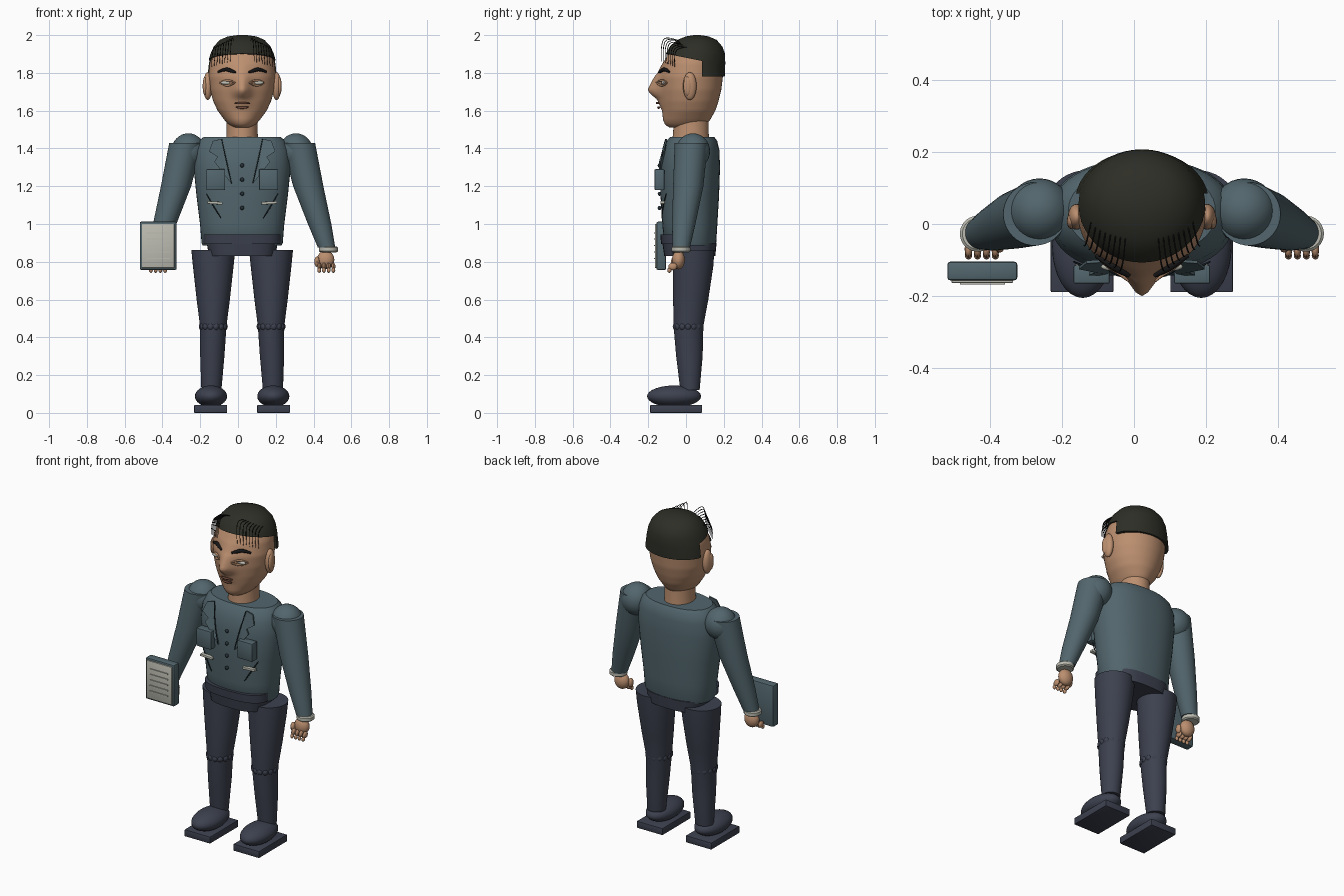
import bpy, bmesh, math
from mathutils import Vector, Matrix

if "Cube" in bpy.data.objects:
    bpy.data.objects.remove(bpy.data.objects["Cube"])

CX = 0.022  # body centre line


def mat(name, r, g, b):
    m = bpy.data.materials.new(name)
    m.diffuse_color = (r, g, b, 1)
    m.use_nodes = True
    m.node_tree.nodes["Principled BSDF"].inputs["Base Color"].default_value = m.diffuse_color
    return m


TEAL = mat("jacket teal", .085, .133, .153)
SEAM = mat("dark seam", .018, .03, .038)
NAVY = mat("trouser navy", .046, .053, .078)
SKIN = mat("skin", .50, .275, .16)
HAIR = mat("hair black", .027, .027, .02)
BROW = mat("brow black", .008, .008, .009)
PALE = mat("pale paper", .50, .50, .44)
LIP = mat("lip brown", .17, .07, .045)


def finish(name, bm, material, angle=40):
    bmesh.ops.recalc_face_normals(bm, faces=bm.faces)
    me = bpy.data.meshes.new(name)
    bm.to_mesh(me)
    bm.free()
    me.materials.append(material)
    ob = bpy.data.objects.new(name, me)
    bpy.context.collection.objects.link(ob)
    bpy.ops.object.select_all(action='DESELECT')
    ob.select_set(True)
    bpy.context.view_layer.objects.active = ob
    bpy.ops.object.shade_smooth_by_angle(angle=math.radians(angle))
    return ob


def ellipsoid(name, c, r, material, rot=(0, 0, 0), seg=24):
    bm = bmesh.new()
    bmesh.ops.create_uvsphere(bm, u_segments=seg, v_segments=seg // 2, radius=1)
    bm.transform(Matrix.LocRotScale(Vector(c), Matrix.Rotation(rot[1], 3, 'Y'), Vector(r)))
    return finish(name, bm, material)


def box(name, lo, hi, material, bevel=.006, tilt=0):
    bm = bmesh.new()
    lo, hi = Vector(lo), Vector(hi)
    bmesh.ops.create_cube(bm, size=1)
    bm.transform(Matrix.Diagonal((*(hi - lo), 1)))
    if bevel:
        bmesh.ops.bevel(bm, geom=bm.edges[:], offset=bevel, segments=2, profile=.5, affect='EDGES')
    bm.transform(Matrix.Translation((lo + hi) / 2) @ Matrix.Rotation(tilt, 4, 'Y'))
    return finish(name, bm, material)


def loft(rings, seg=40, power=2.0, warp=None):
    """Stack of rounded rings given as (z, centre x, half width, front y, back y)."""
    bm = bmesh.new()
    loops = []
    for z, cx, hw, yf, yb in rings:
        loop = []
        for i in range(seg):
            a = 2 * math.pi * i / seg
            c, s = math.cos(a), math.sin(a)
            x = hw * math.copysign(abs(c) ** (2 / power), c)
            y = (yf + yb) / 2 + (yb - yf) / 2 * math.copysign(abs(s) ** (2 / power), s)
            if warp:
                y = warp(x, y, z)
            loop.append(bm.verts.new((cx + x, y, z)))
        loops.append(loop)
    for a, b in zip(loops, loops[1:]):
        for i in range(seg):
            j = (i + 1) % seg
            bm.faces.new((a[i], a[j], b[j], b[i]))
    bm.faces.new(loops[0])
    bm.faces.new(loops[-1])
    return bm


def tube(name, pts, r, material, taper=True):
    cu = bpy.data.curves.new(name, 'CURVE')
    cu.dimensions = '3D'
    cu.bevel_depth, cu.bevel_resolution, cu.use_fill_caps = r, 1, True
    sp = cu.splines.new('NURBS')
    sp.points.add(len(pts) - 1)
    for i, p in enumerate(pts):
        sp.points[i].co = (*p, 1)
    if taper:
        sp.points[0].radius = sp.points[-1].radius = .5
    sp.use_endpoint_u, sp.order_u = True, 3
    cu.materials.append(material)
    ob = bpy.data.objects.new(name, cu)
    bpy.context.collection.objects.link(ob)


def cut(bm, co, no):
    r = bmesh.ops.bisect_plane(bm, geom=bm.verts[:] + bm.edges[:] + bm.faces[:],
                               plane_co=co, plane_no=no, clear_inner=True)
    bmesh.ops.contextual_create(bm, geom=[e for e in r['geom_cut'] if isinstance(e, bmesh.types.BMEdge)])


def sample(table, z):
    for a, b in zip(table, table[1:]):
        if z <= b[0]:
            t = max(0, (z - a[0]) / (b[0] - a[0]))
            return [p + (q - p) * t for p, q in zip(a, b)]
    return list(table[-1])


# Head with a pointed nose: z, half width, front y, back y
HEAD = [(1.51, .045, -.085, .08), (1.525, .07, -.11, .105), (1.55, .093, -.12, .127),
        (1.60, .13, -.125, .155), (1.65, .153, -.132, .172), (1.71, .17, -.138, .187),
        (1.78, .178, -.14, .195), (1.85, .172, -.122, .195), (1.90, .158, -.095, .19), (1.96, .11, -.04, .14)]
NOSE = [(1.5, 0), (1.60, .002), (1.66, .02), (1.69, .055), (1.71, .065), (1.74, .05), (1.80, .016), (1.86, 0), (2, 0)]


def nose_warp(x, y, z):
    return y - sample(NOSE, z)[1] * math.exp(-(x / .042) ** 2) if y < .03 else y


def face_y(d, z):
    _, hw, yf, yb = sample(HEAD, z)
    y = (yf + yb) / 2 - (yb - yf) / 2 * math.sqrt(max(0, 1 - (d / hw) ** 2))
    return nose_warp(d, y, z)


zs = [1.51 + .45 * i / 44 for i in range(45)]
finish("head", loft([(z, CX, *sample(HEAD, z)[1:]) for z in zs], 64, warp=nose_warp), SKIN, 60)
finish("neck", loft([(1.43, CX, .088, -.075, .125), (1.48, CX, .082, -.068, .12), (1.58, CX, .082, -.065, .12)]), SKIN)

# Hair: sloped cap plus a longer back panel
HAIRS = [(1.78, CX, .186, -.08, .205), (1.85, CX, .182, -.12, .208), (1.90, CX, .168, -.108, .207),
         (1.94, CX, .150, -.085, .192), (1.975, CX, .118, -.045, .162), (1.993, CX, .075, 0, .12), (2.0, CX, .025, .04, .075)]
bm = loft(HAIRS, 48)
cut(bm, (0, -.10, 1.90), (0, .2, 1))
finish("hair_cap", bm, HAIR, 50)
bm = loft(HAIRS[:3], 48)
cut(bm, (0, .085, 1.8), (0, 1, 0))
finish("hair_back", bm, HAIR, 50)

# Jacket, hips and belt
finish("jacket", loft([(.885, CX, .208, -.105, .155), (.90, CX, .215, -.118, .16), (1.0, CX, .223, -.125, .166),
                       (1.15, CX, .242, -.135, .175), (1.3, CX, .257, -.138, .18), (1.39, CX, .25, -.125, .177),
                       (1.44, CX, .228, -.10, .165), (1.46, CX, .205, -.085, .15)], 48, 2.3), TEAL)
finish("hips", loft([(.83, CX, .175, -.115, .155), (.90, CX, .188, -.125, .162)], 48, 3), NAVY)
bm = loft([(.895, CX, .205, -.132, .12), (.945, CX, .207, -.136, .12)], 48, 2.8)
cut(bm, (0, .0, .9), (0, -1, 0))
finish("belt_front", bm, NAVY)

for i, z in enumerate((1.31, 1.235, 1.16, 1.085)):
    ellipsoid(f"button_{i}", (CX, -.14, z), (.011, .01, .011), SEAM, seg=12)

for s, side in ((-1, "right"), (1, "left")):
    def X(d):
        return CX + s * d

    def sbox(name, d0, d1, y0, y1, z0, z1, m, bevel=.004, tilt=0):
        a, b = sorted((X(d0), X(d1)))
        box(f"{side}_{name}", (a, y0, z0), (b, y1, z1), m, bevel, s * tilt)

    # Facial features
    ellipsoid(f"{side}_ear", (X(.182), .02, 1.73), (.024, .036, .074), SKIN)
    ellipsoid(f"{side}_ear_inner", (X(.197), .008, 1.73), (.012, .022, .05), SKIN)
    tube(f"{side}_brow", [(X(d), face_y(d, z) - .006, z) for d, z in
                          ((.035, 1.803), (.06, 1.812), (.09, 1.822), (.128, 1.805))], .011, BROW)
    ellipsoid(f"{side}_eye", (X(.078), face_y(.078, 1.748) + .004, 1.748), (.036, .012, .011), PALE)
    for nm, dz in (("upper", .01), ("lower", -.012)):
        tube(f"{side}_{nm}_lid", [(X(d), face_y(d, 1.75) - .004, 1.748 + dz * k)
                                  for d, k in ((.038, 0), (.06, 1.2), (.095, 1.2), (.118, 0))], .006, SKIN)
    # Loose forelock strands
    for i in range(8):
        d = .05 + .014 * i
        y = -.085 + .010 * i
        tube(f"{side}_strand_{i}", [(X(d * .9), y + .06, 1.965 - .004 * i), (X(d), y - .01, 1.995 - .008 * i),
                                    (X(d + .01), y - .05, 1.965 - .008 * i), (X(d + .014), y - .045, 1.86 - .004 * i)],
             .0022, BROW)

    # Lapels, pockets and slits
    outline = [(.11, 1.45), (.058, 1.215), (.148, 1.33), (.13, 1.355), (.175, 1.385), (.155, 1.44)]
    bm = bmesh.new()
    f = bm.faces.new([bm.verts.new((X(d), -.143 + max(0, z - 1.33) * .30, z)) for d, z in outline])
    ext = bmesh.ops.extrude_face_region(bm, geom=[f])
    bmesh.ops.translate(bm, vec=(0, .008, 0), verts=[v for v in ext['geom'] if isinstance(v, bmesh.types.BMVert)])
    finish(f"{side}_lapel", bm, TEAL, 20)
    tube(f"{side}_lapel_edge", [(X(.108), -.108, 1.45), (X(.085), -.142, 1.335), (X(.056), -.146, 1.215)], .004, SEAM)
    sbox("chest_pocket", .09, .19, -.166, -.115, 1.18, 1.29, TEAL)
    sbox("pocket_slit", .103, .185, -.136, -.112, 1.105, 1.119, PALE, .002, -.06)
    tube(f"{side}_dart", [(X(.112), -.128, 1.03), (X(.15), -.125, 1.09), (X(.19), -.105, 1.16)], .005, SEAM)

    # Sleeve, shoulder and cuff
    ellipsoid(f"{side}_shoulder", (X(.285), .037, 1.385), (.09, .09, .095), TEAL, seg=32)
    arm = [(1.43, .298, .088, .028), (1.2, .35, .080, .012), (1.0, .41, .062, -.012), (.875, .447, .046, -.025)]
    finish(f"{side}_sleeve", loft([(z, X(d), r, y - r, y + r) for z, d, r, y in arm]), TEAL)
    finish(f"{side}_cuff", loft([(z, X(.457), r, -.027 - r, -.027 + r) for z, r in
                                 ((.85, .043), (.856, .05), (.875, .05), (.881, .043))]), PALE)
    # Hand with four fingers and a thumb
    ellipsoid(f"{side}_palm", (X(.442), -.04, .81), (.046, .034, .05), SKIN)
    for i in range(4):
        d = .408 + .025 * i
        ellipsoid(f"{side}_finger_{i}", (X(d), -.07, .775), (.011, .024, .02), SKIN, seg=12)
        ellipsoid(f"{side}_fingertip_{i}", (X(d), -.088, .755), (.01, .011, .014), SKIN, seg=12)
    ellipsoid(f"{side}_thumb", (X(.396), -.06, .80), (.014, .02, .028), SKIN, seg=12)

    # Trouser leg with a ring of knee folds
    leg = [(.12, .163, .053, -.03, .072), (.3, .158, .064, -.052, .088), (.46, .153, .070, -.066, .092),
           (.6, .153, .088, -.068, .118), (.78, .153, .108, -.07, .145), (.862, .153, .116, -.068, .15)]
    finish(f"{side}_leg", loft([(z, X(d), w, a, b) for z, d, w, a, b in leg]), NAVY)
    for i in range(14):
        a = 2 * math.pi * i / 14
        ellipsoid(f"{side}_knee_fold_{i}", (X(.153) + .058 * math.cos(a), .011 + .064 * math.sin(a), .457),
                  (.019, .019, .022), NAVY, seg=12)
    # Shoe
    sbox("sole", .079, .254, -.19, .085, 0, .042, NAVY, .004)
    ellipsoid(f"{side}_shoe", (X(.165), -.063, .088), (.085, .143, .057), NAVY, seg=32)

# Mouth
for nm, z, w in (("upper", 1.638, .04), ("lower", 1.618, .033)):
    tube(f"{nm}_lip", [(CX + d * w, face_y(d * w, z) - .012, z + .004 * (1 - abs(d)) * (1 if nm == "upper" else -1))
                       for d in (-1, -.4, .4, 1)], .007, LIP)

# Book held at the side, with ruled page
box("book_cover", (-.52, -.157, .757), (-.325, -.105, 1.012), TEAL, .008)
box("book_page", (-.508, -.164, .768), (-.337, -.15, 1.0), PALE, .002)
for i in range(5):
    box(f"page_line_{i}", (-.485, -.169, .815 + .034 * i), (-.36, -.162, .82 + .034 * i), PALE, 0)
